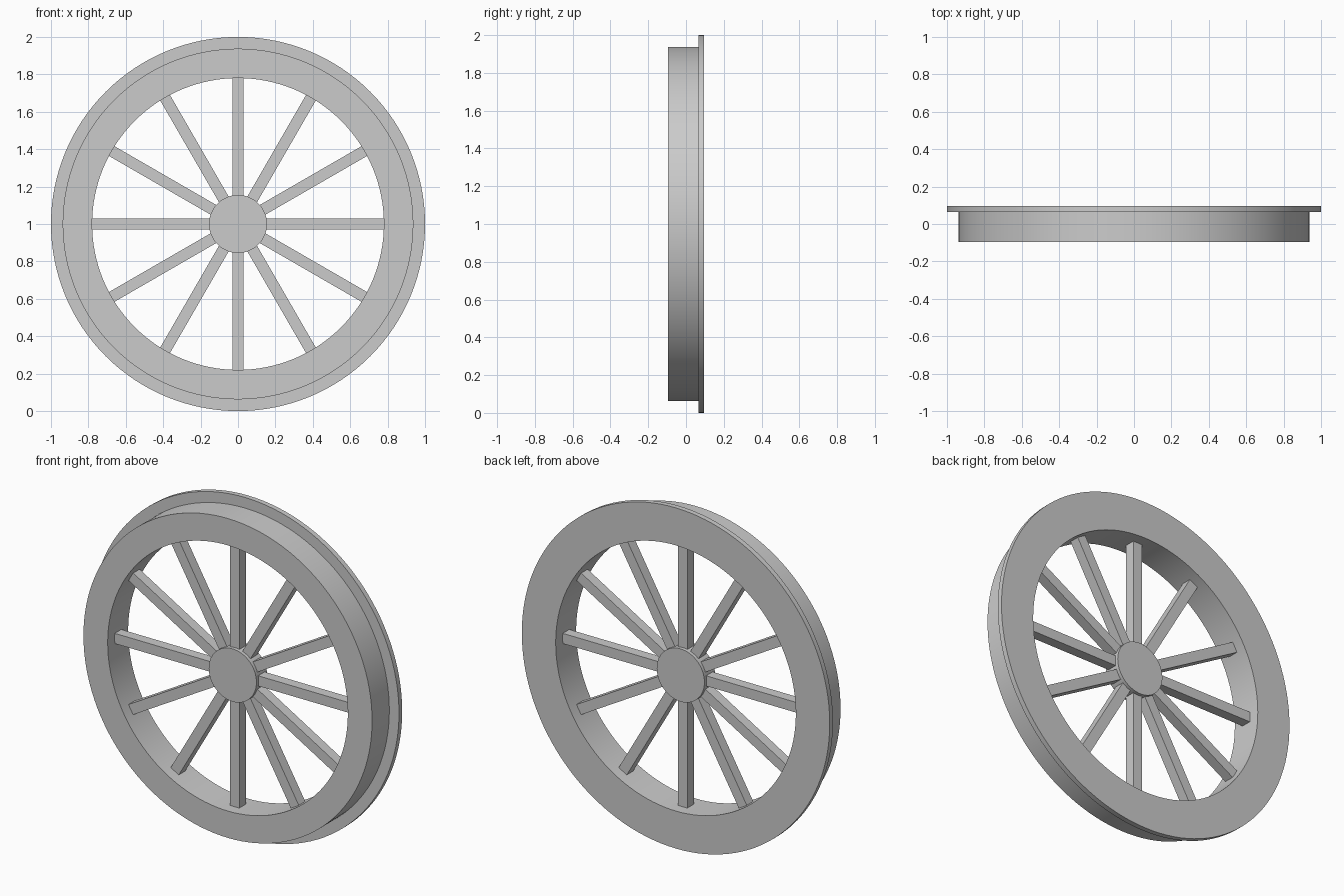
import bpy, bmesh, math
from mathutils import Matrix, Vector

if "Cube" in bpy.data.objects:
    bpy.data.objects.remove(bpy.data.objects["Cube"])

CENTRE = Vector((0, 0, 1))


def finish(name, bm, smooth=True):
    bmesh.ops.recalc_face_normals(bm, faces=bm.faces)
    mesh = bpy.data.meshes.new(name)
    bm.to_mesh(mesh)
    bm.free()
    obj = bpy.data.objects.new(name, mesh)
    obj.location = CENTRE
    bpy.context.collection.objects.link(obj)
    if smooth:
        bpy.ops.object.select_all(action='DESELECT')
        obj.select_set(True)
        bpy.context.view_layer.objects.active = obj
        bpy.ops.object.shade_smooth_by_angle(angle=math.radians(30))
    return obj


def lathe(name, profile, steps=128):
    """Turn a closed (radius, y) profile around the wheel's axle."""
    bm = bmesh.new()
    rings = []
    for i in range(steps):
        a = 2 * math.pi * i / steps
        rings.append([bm.verts.new((r * math.cos(a), y, r * math.sin(a)))
                      for r, y in profile])
    n = len(profile)
    for i in range(steps):
        a, b = rings[i], rings[(i + 1) % steps]
        for j in range(n):
            k = (j + 1) % n
            bm.faces.new((a[j], a[k], b[k], b[j]))
    return finish(name, bm)


# Rim: wide tread with a thin, larger flange at the back
lathe("flanged_rim", [(0.78, -0.095), (0.9375, -0.095), (0.9375, 0.065),
                      (1.0, 0.065), (1.0, 0.095), (0.78, 0.095)])

# Hub: solid short cylinder on the axle
bm = bmesh.new()
bmesh.ops.create_cone(bm, cap_ends=True, segments=64, radius1=0.155,
                      radius2=0.155, depth=0.1,
                      matrix=Matrix.Rotation(math.pi / 2, 4, 'X'))
finish("hub", bm)

# Spokes: twelve square bars from inside the hub to the rim
INNER, OUTER, WIDTH = 0.12, 0.785, 0.06
for i in range(12):
    bm = bmesh.new()
    turn = Matrix.Rotation(i * math.pi / 6, 4, 'Y')
    shift = Matrix.Translation((0, 0, (INNER + OUTER) / 2))
    size = Matrix.Diagonal((WIDTH, WIDTH, OUTER - INNER, 1))
    bmesh.ops.create_cube(bm, size=1, matrix=turn @ shift @ size)
    finish(f"spoke_{i + 1:02d}", bm, smooth=False)
